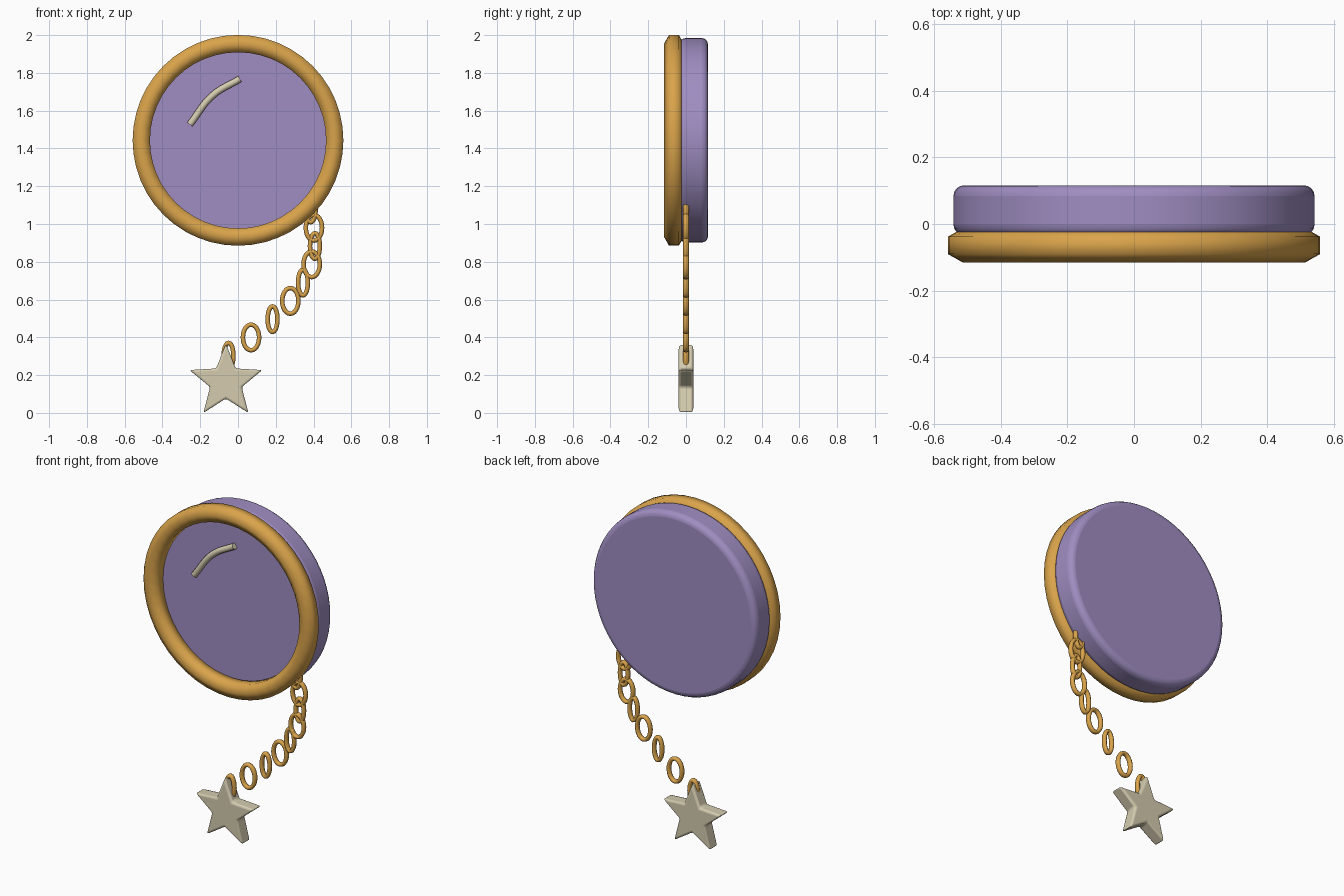
import bpy, bmesh
from math import sin, cos, pi, radians
from mathutils import Vector, Matrix

if "Cube" in bpy.data.objects:
    bpy.data.objects.remove(bpy.data.objects["Cube"], do_unlink=True)


def material(name, rgb):
    m = bpy.data.materials.new(name)
    m.use_nodes = True
    m.diffuse_color = (*rgb, 1)
    m.node_tree.nodes["Principled BSDF"].inputs["Base Color"].default_value = (*rgb, 1)
    return m


gold = material("gold", (0.70, 0.37, 0.07))
purple = material("purple", (0.35, 0.27, 0.54))
cream = material("cream", (0.66, 0.60, 0.43))


def make_object(name, bm, mat, location=(0, 0, 0), angle=None, bevel=0, segments=4):
    """Turn a bmesh into an object, bevel it and shade it smooth."""
    bmesh.ops.recalc_face_normals(bm, faces=bm.faces)
    mesh = bpy.data.meshes.new(name)
    bm.to_mesh(mesh)
    bm.free()
    mesh.materials.append(mat)
    ob = bpy.data.objects.new(name, mesh)
    ob.location = location
    bpy.context.collection.objects.link(ob)
    if bevel:
        mod = ob.modifiers.new("rounded_edges", "BEVEL")
        mod.width = bevel
        mod.segments = segments
        mod.limit_method = "ANGLE"
        mod.angle_limit = radians(40)
    bpy.ops.object.select_all(action="DESELECT")
    ob.select_set(True)
    bpy.context.view_layer.objects.active = ob
    if angle:
        bpy.ops.object.shade_smooth_by_angle(angle=radians(angle))
    else:
        bpy.ops.object.shade_smooth()
    return ob


def oval_ring(name, half_w, half_h, tube, depth, steps, sides, mat, location):
    """Tube swept round an upright oval that faces the front."""
    bm = bmesh.new()
    loops = []
    for i in range(steps):
        t = 2 * pi * i / steps
        centre = Vector((half_w * cos(t), 0, half_h * sin(t)))
        out = Vector((half_h * cos(t), 0, half_w * sin(t))).normalized()
        loops.append([bm.verts.new(centre + out * tube * sin(a) + Vector((0, depth * cos(a), 0)))
                      for a in (2 * pi * j / sides for j in range(sides))])
    for i in range(steps):
        a, b = loops[i], loops[(i + 1) % steps]
        for j in range(sides):
            k = (j + 1) % sides
            bm.faces.new((a[j], a[k], b[k], b[j]))
    return make_object(name, bm, mat, location)


# Round body and front rim
CENTRE_Z = 1.443
bm = bmesh.new()
bmesh.ops.create_cone(bm, cap_ends=True, segments=64, radius1=0.541, radius2=0.541,
                      depth=0.15, matrix=Matrix.Rotation(pi / 2, 4, "X"))
make_object("body_disc", bm, purple, (0, 0.041, CENTRE_Z), angle=40, bevel=0.032)
oval_ring("front_rim", 0.512, 0.512, 0.053, 0.052, 48, 6, gold, (0, -0.064, CENTRE_Z))

# Curved highlight on the front face
curve = bpy.data.curves.new("highlight_path", "CURVE")
curve.dimensions = "3D"
curve.bevel_depth = 0.018
curve.bevel_resolution = 2
curve.use_fill_caps = True
curve.resolution_u = 8
spline = curve.splines.new("BEZIER")
path = [(-0.255, 1.527), (-0.135, 1.680), (0.01, 1.768)]
spline.bezier_points.add(len(path) - 1)
for point, (x, z) in zip(spline.bezier_points, path):
    point.co = (x, -0.046, z)
    point.handle_left_type = point.handle_right_type = "AUTO"
curve.materials.append(cream)
highlight = bpy.data.objects.new("highlight", curve)
bpy.context.collection.objects.link(highlight)

# Chain of alternating narrow and wide links
link_x = [0.385, 0.402, 0.407, 0.390, 0.344, 0.277, 0.183, 0.069, -0.050]
for i, x in enumerate(link_x):
    half_w = 0.043 if i % 2 else 0.026
    oval_ring(f"chain_link_{i + 1}", half_w, 0.068, 0.012, 0.015, 24, 8, gold,
              (x, 0, 1.077 - 0.0968 * i))

# Star charm
bm = bmesh.new()
outline = []
for i in range(10):
    r = 0.088 if i % 2 else 0.203
    a = pi * i / 5
    outline.append(bm.verts.new((r * sin(a), -0.039, r * cos(a))))
face = bm.faces.new(outline)
extruded = bmesh.ops.extrude_face_region(bm, geom=[face])["geom"]
bmesh.ops.translate(bm, vec=(0, 0.078, 0),
                    verts=[v for v in extruded if isinstance(v, bmesh.types.BMVert)])
make_object("star_charm", bm, cream, (-0.064, 0, 0.164), angle=35, bevel=0.012, segments=3)
